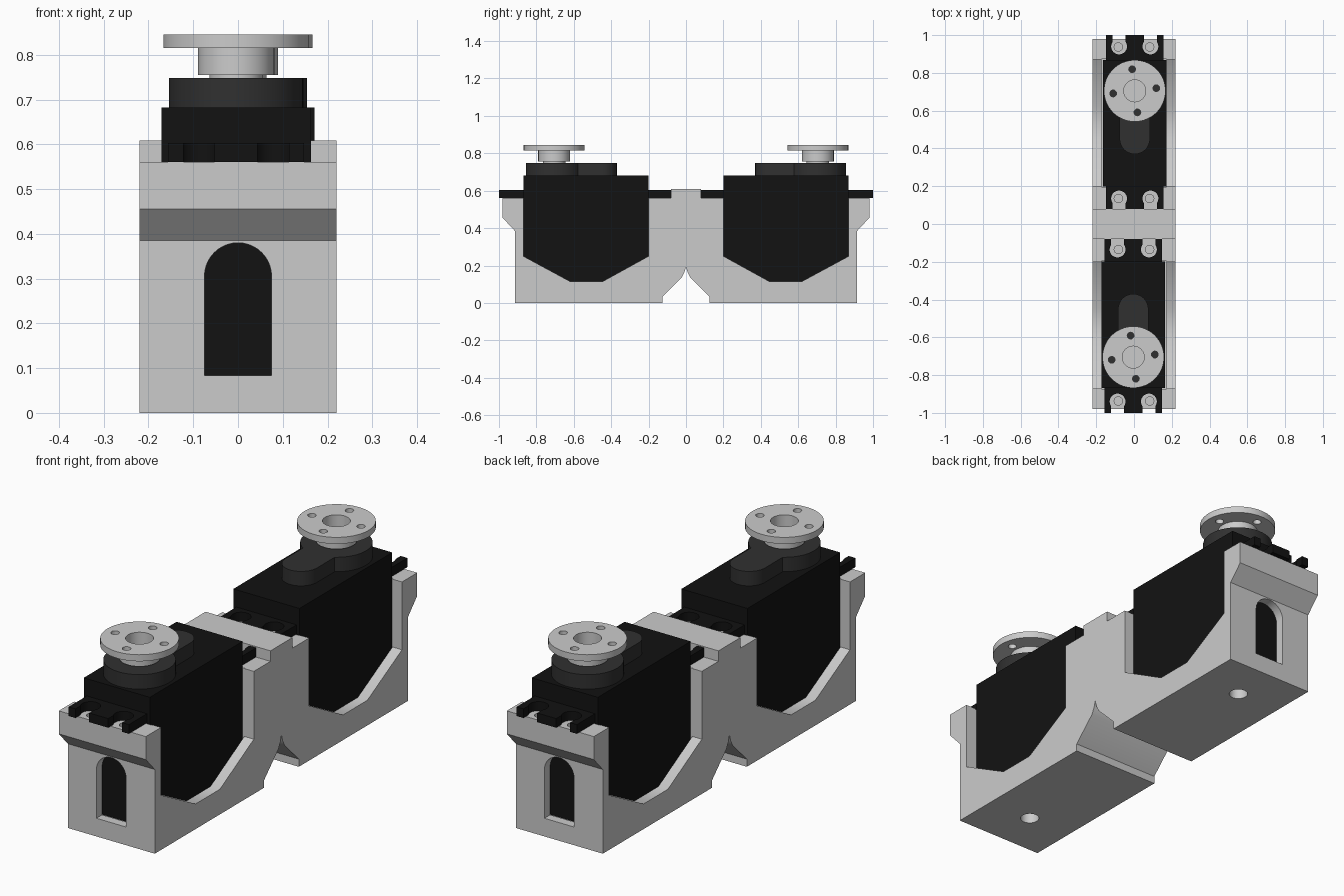
import bpy, bmesh
from math import pi, sin, cos, asin, radians
from mathutils import Matrix, Vector

if "Cube" in bpy.data.objects:
    bpy.data.objects.remove(bpy.data.objects["Cube"])


def material(name, v):
    m = bpy.data.materials.new(name)
    m.diffuse_color = (v, v, v, 1)
    m.use_nodes = True
    m.node_tree.nodes["Principled BSDF"].inputs["Base Color"].default_value = m.diffuse_color
    return m


BLACK = material("black_plastic", 0.006)
DARK = material("dark_plastic", 0.03)


def arc(cx, cy, r, a0, a1, n):
    return [(cx + r * cos(a0 + (a1 - a0) * i / n), cy + r * sin(a0 + (a1 - a0) * i / n))
            for i in range(n + 1)]


def circle(cx, cy, r, n=32):
    return arc(cx, cy, r, 0, 2 * pi, n)[:-1]


def rect(x0, x1, y0, y1):
    return [(x0, y0), (x1, y0), (x1, y1), (x0, y1)]


def finish(bm, name, mat, xf):
    bmesh.ops.recalc_face_normals(bm, faces=bm.faces)
    bm.transform(xf)
    me = bpy.data.meshes.new(name)
    bm.to_mesh(me)
    bm.free()
    ob = bpy.data.objects.new(name, me)
    bpy.context.collection.objects.link(ob)
    if mat:
        me.materials.append(mat)
    return ob


def prism(name, pts, lo, hi, axis="z", mat=None, xf=Matrix()):
    """Extrude a 2D profile along an axis."""
    place = {"x": lambda a, b: (lo, a, b), "y": lambda a, b: (a, lo, b),
             "z": lambda a, b: (a, b, lo)}[axis]
    bm = bmesh.new()
    face = bm.faces.new([bm.verts.new(place(a, b)) for a, b in pts])
    ext = bmesh.ops.extrude_face_region(bm, geom=[face])
    step = Vector([(hi - lo) * (axis == k) for k in "xyz"])
    bmesh.ops.translate(bm, vec=step, verts=[v for v in ext["geom"] if isinstance(v, bmesh.types.BMVert)])
    return finish(bm, name, mat, xf)


def lathe(name, pts, xf, steps=64):
    bm = bmesh.new()
    vs = [bm.verts.new((r, 0, z)) for r, z in pts]
    es = [bm.edges.new(p) for p in zip(vs, vs[1:])]
    bmesh.ops.spin(bm, geom=vs + es, cent=(0, 0, 0), axis=(0, 0, 1), angle=2 * pi, steps=steps)
    bmesh.ops.remove_doubles(bm, verts=bm.verts, dist=1e-5)
    return finish(bm, name, None, xf)


def select(ob):
    bpy.ops.object.select_all(action="DESELECT")
    ob.select_set(True)
    bpy.context.view_layer.objects.active = ob


def cut(ob, cutters):
    for c in cutters:
        select(ob)
        mod = ob.modifiers.new("cut", "BOOLEAN")
        mod.operation, mod.solver, mod.object = "DIFFERENCE", "EXACT", c
        bpy.ops.object.modifier_apply(modifier=mod.name)
        bpy.data.objects.remove(c)


def smooth(ob):
    select(ob)
    bpy.ops.object.shade_smooth_by_angle(angle=radians(30))


# Double bracket: mirrored side profile with the low side walls
half = [(.008, .165), (.022, .137), (.125, .035), (.125, 0), (.915, 0), (.915, .385),
        (.98, .455), (.98, .56), (.87, .56), (.87, .25), (.62, .115), (.445, .115),
        (.2, .25), (.2, .56), (.08, .56), (.08, .608)]
profile = [(0, .195)] + half + [(-y, z) for y, z in reversed(half)]
bracket = prism("bracket", profile, -.22, .22, "x")

# Pockets, end windows, floor holes and screw holes
arch = [(-.075, .083), (.075, .083)] + arc(0, .305, .075, 0, pi, 20)
cutters = []
for s in (1, -1):
    turn = Matrix.Rotation(0 if s > 0 else pi, 4, "Z")
    cutters += [prism("cutter", rect(-.172, .172, .196, .874), .08, .8, "z", xf=turn),
                prism("cutter", arch, .85, .95, "y", xf=turn),
                prism("cutter", circle(0, .705, .04), -.1, .2, "z", xf=turn)]
    for x in (-.083, .083):
        for y in (.135, .937):
            cutters.append(prism("cutter", circle(x, y, .022, 24), .47, .7, "z", xf=turn))
cut(bracket, cutters)
smooth(bracket)


# Mounting tab outline with two open keyhole slots, measured from the servo middle
def tab_outline(sign):
    a = asin(.035 / .042)
    pts = [(-.152, .32), (-.152, .4625)]
    for cx in (-.083, .083):
        pts.append((cx - .035, .4625))
        pts += arc(cx, .4025, .042, pi / 2 + a, pi * 2.5 - a, 24)
        pts.append((cx + .035, .4625))
    pts += [(.152, .4625), (.152, .32)]
    return [(x, y * sign) for x, y in pts]


# Cap outline: large round around the shaft with a smaller lobe behind it
t = asin(.08 / .15)
cap = arc(0, 0, .15, -pi / 2 + t, 1.5 * pi - t, 48) + arc(0, -.255, .08, pi, 2 * pi, 24)

# Horn section: recess, disc, hub and shaft
horn_section = [(0, .79), (.058, .79), (.058, .845), (.163, .845), (.163, .815),
                (.085, .815), (.085, .755), (.06, .755), (.06, .745), (0, .745)]

for label, angle in (("back", 0), ("front", pi)):
    turn = Matrix.Rotation(angle, 4, "Z")
    mid = turn @ Matrix.Translation((.004, .5375, 0))
    shaft = turn @ Matrix.Translation((.004, .705, 0))

    prism(label + "_servo_body", rect(-.167, .167, -.338, .332), .082, .682, "z", BLACK, mid)
    for end, sign in (("outer", 1), ("inner", -1)):
        smooth(prism(f"{label}_{end}_tab", tab_outline(sign), .561, .603, "z", BLACK, mid))
    smooth(prism(label + "_gear_cap", cap, .68, .748, "z", DARK, shaft))

    horn = lathe(label + "_horn", horn_section, shaft)
    cut(horn, [prism("cutter", circle(.115 * cos(a), .115 * sin(a), .018, 20), .78, .9, "z", xf=shaft)
               for a in (radians(7) + k * pi / 2 for k in range(4))])
    smooth(horn)
